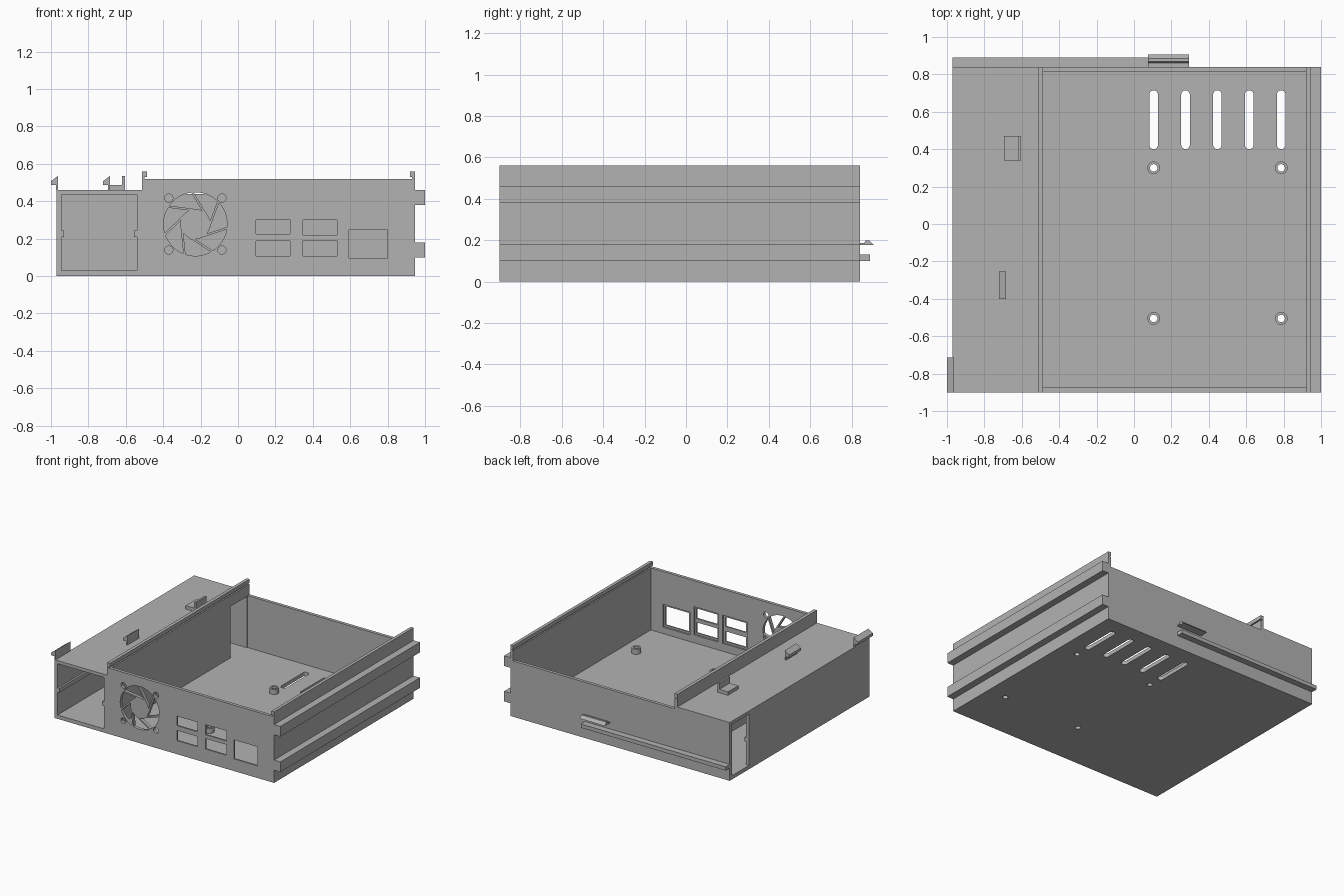
import bpy, bmesh, math
from mathutils import Vector

if "Cube" in bpy.data.objects:
    bpy.data.objects.remove(bpy.data.objects["Cube"])

grey = bpy.data.materials.new("plain_grey")
grey.use_nodes = True
grey.diffuse_color = (0.45, 0.45, 0.45, 1)
grey.node_tree.nodes["Principled BSDF"].inputs["Base Color"].default_value = grey.diffuse_color


def prism(name, pts, axis, a, b):
    """Extrude a 2D outline along an axis from a to b."""
    place = {"x": lambda p: (a, p[0], p[1]),
             "y": lambda p: (p[0], a, p[1]),
             "z": lambda p: (p[0], p[1], a)}[axis]
    bm = bmesh.new()
    face = bm.faces.new([bm.verts.new(place(p)) for p in pts])
    ext = bmesh.ops.extrude_face_region(bm, geom=[face])
    move = Vector([b - a if axis == k else 0 for k in "xyz"])
    bmesh.ops.translate(bm, vec=move,
                        verts=[v for v in ext["geom"] if isinstance(v, bmesh.types.BMVert)])
    bmesh.ops.recalc_face_normals(bm, faces=bm.faces)
    mesh = bpy.data.meshes.new(name)
    bm.to_mesh(mesh)
    bm.free()
    mesh.materials.append(grey)
    obj = bpy.data.objects.new(name, mesh)
    bpy.context.collection.objects.link(obj)
    return obj


def box(name, x0, x1, y0, y1, z0, z1):
    return prism(name, [(x0, z0), (x1, z0), (x1, z1), (x0, z1)], "y", y0, y1)


def arc(cx, cy, r, start, end, n):
    angles = [math.radians(start + (end - start) * i / n) for i in range(n + 1)]
    return [(cx + r * math.cos(t), cy + r * math.sin(t)) for t in angles]


def circle(cx, cy, r, n=24):
    return arc(cx, cy, r, 0, 360, n)[:-1]


def cut(target, cutters):
    """Subtract the cutters, then bake the result and discard them."""
    for c in cutters:
        c.hide_render = True
        mod = target.modifiers.new("cut", "BOOLEAN")
        mod.operation, mod.solver, mod.object = "DIFFERENCE", "EXACT", c
    deps = bpy.context.evaluated_depsgraph_get()
    mesh = bpy.data.meshes.new_from_object(target.evaluated_get(deps))
    target.modifiers.clear()
    target.data = mesh
    for c in cutters:
        bpy.data.objects.remove(c)


FRONT, BACK, WALL = -0.9, 0.84, 0.025
FLOOR, LID = 0.03, 0.52
BAY_L, BAY_R = -0.487, 0.92

# Case outline: side rails on the right, lid grooves under the top lips
outline = [(-0.97, 0), (0.945, 0)]
for low in (0.10, 0.38):
    outline += [(0.945, low), (1, low), (1, low + 0.08), (0.945, low + 0.08)]
outline += [(0.945, 0.56), (BAY_R, 0.56), (BAY_R, 0.53), (0.931, 0.53), (0.931, LID),
            (-0.499, LID), (-0.499, 0.53), (BAY_L, 0.53), (BAY_L, 0.56),
            (-0.513, 0.56), (-0.513, 0.46), (-0.97, 0.46)]
case = prism("case", outline, "y", FRONT, BACK)

# Main bay, lowered back wall, side tunnel and its cable opening
cutters = [
    box("bay", BAY_L, BAY_R, FRONT + WALL, BACK - WALL, FLOOR, 0.7),
    box("back_drop", BAY_L, BAY_R, BACK - 0.05, BACK + 0.1, 0.44, 0.7),
    box("tunnel", -0.945, -0.54, FRONT - 0.1, BACK - 0.03, FLOOR, 0.435),
    box("opening", -1.1, BAY_L + 0.02, 0.60, BACK - 0.03, FLOOR, 0.435),
]

# Connector ports, each column in a shallow pocket on the inner face
columns = [(0.096, 0.278, [(0.107, 0.187), (0.225, 0.30)]),
           (0.348, 0.528, [(0.107, 0.19), (0.22, 0.30)]),
           (0.594, 0.80, [(0.096, 0.246)])]
for x0, x1, spans in columns:
    cutters.append(box("pocket", x0 - 0.015, x1 + 0.015, FRONT + 0.013, FRONT + 0.05,
                       spans[0][0] - 0.015, spans[-1][1] + 0.015))
    cutters += [box("port", x0, x1, FRONT - 0.1, FRONT + 0.1, z0, z1) for z0, z1 in spans]

# Fan grille: swirling slots and four screw holes
fan_x, fan_z = -0.228, 0.278
for i in range(7):
    t = 217 + i * 360 / 7
    slot = arc(fan_x, fan_z, 0.08, t + 18, t, 2) + arc(fan_x, fan_z, 0.17, t + 35, t + 82, 8)
    cutters.append(prism("fan_slot", slot, "y", FRONT - 0.1, FRONT + 0.1))
for sx in (-1, 1):
    for sz in (-1, 1):
        hole = circle(fan_x + sx * 0.142, fan_z + sz * 0.139, 0.022)
        cutters.append(prism("fan_screw", hole, "y", FRONT - 0.1, FRONT + 0.1))

# Floor vents
for i in range(5):
    x = 0.105 + i * 0.1705
    vent = arc(x, 0.692, 0.023, 0, 180, 10) + arc(x, 0.423, 0.023, 180, 360, 10)
    cutters.append(prism("vent", vent, "z", -0.1, 0.1))

# Board standoffs with holes through the floor
for x in (0.105, 0.787):
    for y in (-0.505, 0.30):
        cutters.append(prism("hole", circle(x, y, 0.02), "z", -0.1, 0.1))
        post = prism("standoff", circle(x, y, 0.034), "z", FLOOR, 0.07)
        cut(post, [prism("bore", circle(x, y, 0.02), "z", -0.1, 0.2)])
cut(case, cutters)

# Guide ridges inside the tunnel
box("left_tunnel_ridge", -0.945, -0.93, FRONT, 0.60, 0.21, 0.243)
box("right_tunnel_ridge", -0.555, -0.54, FRONT, 0.60, 0.21, 0.243)

# Hooked tabs and the angle bracket on the tunnel roof
for name, x, y0, y1 in (("front_tab", -0.963, -0.9, -0.715), ("middle_tab", -0.685, -0.4, -0.255)):
    hook = [(x, 0.46), (x, 0.535), (x - 0.037, 0.508), (x - 0.037, 0.487),
            (x - 0.01, 0.487), (x - 0.01, 0.46)]
    prism(name, hook, "y", y0, y1)
bracket = [(-0.695, 0.46), (-0.605, 0.46), (-0.605, 0.535), (-0.62, 0.535),
           (-0.62, 0.487), (-0.695, 0.487)]
prism("rear_bracket", bracket, "y", 0.34, 0.47)

# Back ledge and the snap clip above it
box("back_ledge", -0.97, 0.295, BACK, 0.89, 0.10, 0.13)
clip = [(BACK, 0.178), (0.905, 0.178), (0.885, 0.2), (0.868, 0.2), (0.86, 0.186), (BACK, 0.186)]
prism("back_clip", clip, "x", 0.075, 0.295)
